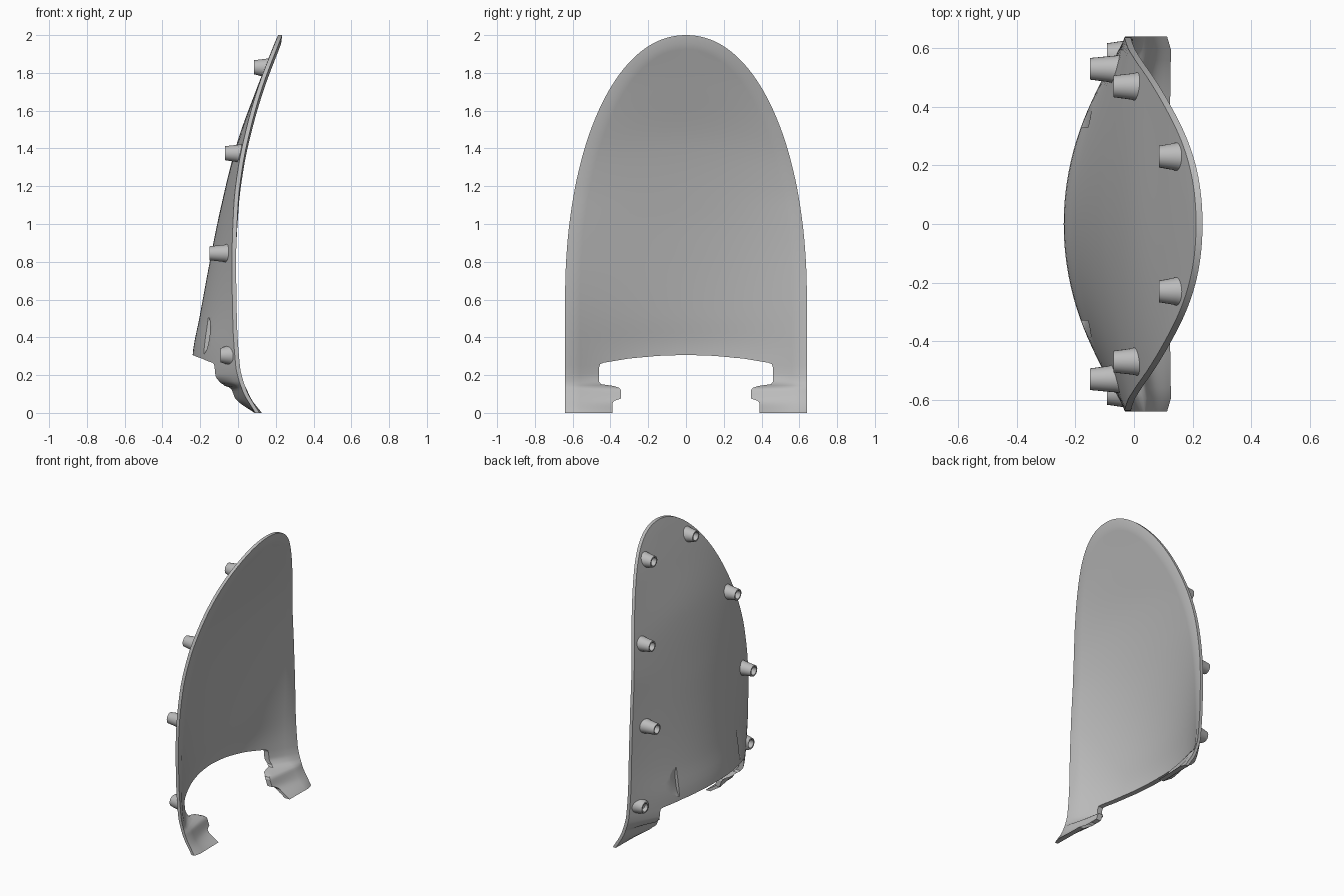
import bpy, bmesh, math
from mathutils import Matrix

if "Cube" in bpy.data.objects:
    bpy.data.objects.remove(bpy.data.objects["Cube"], do_unlink=True)

grey = bpy.data.materials.new("plain grey")
grey.use_nodes = True
grey.diffuse_color = (0.5, 0.5, 0.5, 1)
grey.node_tree.nodes["Principled BSDF"].inputs["Base Color"].default_value = (0.5, 0.5, 0.5, 1)

HALF, SHOULDER, TOP = 0.64, 0.6, 2.0
RIM_T, SHELL_T, BAND = 0.022, 0.036, 0.045

# Side profiles as (z, x): back of the centre line, and front of the rim
CENTRE = [(0, 0.085), (0.065, -0.033), (0.13, -0.062), (0.16, -0.2), (0.2, -0.245),
          (0.31, -0.24), (0.5, -0.205), (0.85, -0.14), (1.07, -0.095), (1.42, -0.008),
          (1.72, 0.1), (2, 0.21)]
EDGE = [(0, 0.113), (0.12, 0.045), (0.25, 0.01), (0.5, -0.006), (0.8, -0.01), (1.1, 0),
        (1.31, 0.025), (1.52, 0.07), (1.72, 0.127), (2, 0.234)]


def smooth(points, z):
    """Monotone cubic through the points."""
    slope = [(b[1] - a[1]) / (b[0] - a[0]) for a, b in zip(points, points[1:])]
    tang = [slope[0]]
    for a, b in zip(slope, slope[1:]):
        tang.append(2 * a * b / (a + b) if a * b > 0 else 0)
    tang.append(slope[-1])
    z = min(max(z, points[0][0]), points[-1][0])
    i = 0
    while i < len(slope) - 1 and z > points[i + 1][0]:
        i += 1
    h = points[i + 1][0] - points[i][0]
    t = (z - points[i][0]) / h
    return (points[i][1] * (1 + 2 * t) * (1 - t) ** 2 + h * tang[i] * t * (1 - t) ** 2
            + points[i + 1][1] * t * t * (3 - 2 * t) + h * tang[i + 1] * t * t * (t - 1))


def half_width(z):
    u = min(max((z - SHOULDER) / (TOP - SHOULDER), 0), 1)
    return HALF * (1 - u ** 2.1) ** (1 / 2.1)


def back_x(y, z):
    w = half_width(z)
    s = min(abs(y) / w, 1) if w > 1e-4 else 1
    c = smooth(CENTRE, z)
    return c + (smooth(EDGE, z) - RIM_T - c) * s * s


def make_object(name, bm):
    bmesh.ops.recalc_face_normals(bm, faces=bm.faces)
    mesh = bpy.data.meshes.new(name)
    bm.to_mesh(mesh)
    bm.free()
    obj = bpy.data.objects.new(name, mesh)
    bpy.context.collection.objects.link(obj)
    mesh.materials.append(grey)
    return obj


def activate(obj):
    bpy.ops.object.select_all(action='DESELECT')
    obj.select_set(True)
    bpy.context.view_layer.objects.active = obj


# Outline of the shell, from one foot over the top to the other
rows = [0.25 * i / 24 for i in range(24)] + [0.25 + 0.35 * i / 8 for i in range(8)]
side = [(half_width(z), z) for z in rows]
for i in range(40):
    a = math.pi / 2 * i / 40
    z = SHOULDER + (TOP - SHOULDER) * math.sin(a)
    side.append((half_width(z), z))
outline = side + [(0, TOP)] + [(-y, z) for y, z in reversed(side)]

# Shell: columns run from the outline in to the centre line
COLS = 18
bm = bmesh.new()
back, front = [], []
for y0, z0 in outline:
    z1 = z0 if z0 < SHOULDER else SHOULDER + 0.6 * (z0 - SHOULDER)
    band = BAND / math.hypot(y0, z0 - z1)
    b_col, f_col = [], []
    for j in range(COLS + 1):
        f = 0 if j == 0 else band + (1 - band) * (j - 1) / (COLS - 1)
        y, z = y0 * (1 - f), z0 + (z1 - z0) * f
        x = back_x(y, z)
        b_col.append(bm.verts.new((x, y, z)))
        f_col.append(bm.verts.new((x + (SHELL_T if j else RIM_T), y, z)))
    back.append(b_col)
    front.append(f_col)
for i in range(len(outline) - 1):
    bm.faces.new((back[i][0], back[i + 1][0], front[i + 1][0], front[i][0]))
    for j in range(COLS):
        for g in (back, front):
            bm.faces.new((g[i][j], g[i + 1][j], g[i + 1][j + 1], g[i][j + 1]))
for i in (0, -1):
    for j in range(COLS):
        bm.faces.new((back[i][j], back[i][j + 1], front[i][j + 1], front[i][j]))
bmesh.ops.remove_doubles(bm, verts=bm.verts, dist=1e-5)
shell = make_object("curved_shell", bm)

# Cutter for the opening between the feet
half = [(0.0, 0.307), (0.15, 0.302), (0.3, 0.288), (0.435, 0.266), (0.455, 0.258), (0.46, 0.24),
        (0.46, 0.165), (0.45, 0.152), (0.38, 0.142), (0.352, 0.132), (0.345, 0.12),
        (0.345, 0.075), (0.38, 0.064), (0.39, 0.05), (0.39, -0.1)]
bm = bmesh.new()
profile = half[::-1] + [(-y, z) for y, z in half[1:]]
face = bm.faces.new([bm.verts.new((-0.6, y, z)) for y, z in profile])
ext = bmesh.ops.extrude_face_region(bm, geom=[face])
bmesh.ops.translate(bm, vec=(1.2, 0, 0),
                    verts=[v for v in ext["geom"] if isinstance(v, bmesh.types.BMVert)])
cutters = [make_object("opening_cutter", bm)]

# Cutters for the two shallow notches on the back
for sign in (1, -1):
    bm = bmesh.new()
    place = (Matrix.Translation((-0.172, sign * 0.39, 0.41)) @ Matrix.Rotation(0.12, 4, 'Y')
             @ Matrix.Diagonal((0.022, 1, 0.1, 1)) @ Matrix.Rotation(math.pi / 2, 4, 'X'))
    bmesh.ops.create_cone(bm, cap_ends=True, segments=32, radius1=1, radius2=1,
                          depth=0.12, matrix=place)
    cutters.append(make_object("notch_cutter", bm))

activate(shell)
for cutter in cutters:
    mod = shell.modifiers.new("cut", 'BOOLEAN')
    mod.operation, mod.solver, mod.object = 'DIFFERENCE', 'EXACT', cutter
    bpy.ops.object.modifier_apply(modifier=mod.name)
for cutter in cutters:
    bpy.data.objects.remove(cutter, do_unlink=True)
bpy.ops.object.shade_smooth_by_angle(angle=math.radians(28))

# Hollow tapered pegs on the back: (y, z, tip x)
SEG = 24
for n, (py, pz, tip) in enumerate([(0.23, 1.83, 0.085), (0.47, 1.375, -0.07),
                                   (0.53, 0.845, -0.15), (0.58, 0.305, -0.093)]):
    for sign, label in ((1, "left"), (-1, "right")):
        bm = bmesh.new()
        rings = []
        # Radius, and depth below the shell's back (None means at a fixed x)
        for r, sink, x in ((0.05, 0.008, None), (0.045, -0.012, None), (0.037, None, tip),
                           (0.028, None, tip), (0.025, 0.004, None)):
            ring = []
            for k in range(SEG):
                a = math.tau * k / SEG
                y, z = py + r * math.cos(a), pz + r * math.sin(a)
                px = x if sink is None else max(back_x(y, z) + sink, tip + 0.006)
                ring.append(bm.verts.new((px, sign * y, z)))
            rings.append(ring)
        for a, b in zip(rings, rings[1:]):
            for k in range(SEG):
                m = (k + 1) % SEG
                bm.faces.new((a[k], a[m], b[m], b[k]))
        bm.faces.new(rings[0])
        bm.faces.new(rings[-1])
        peg = make_object(f"peg_{label}_{n + 1}", bm)
        activate(peg)
        bpy.ops.object.shade_smooth_by_angle(angle=math.radians(40))
